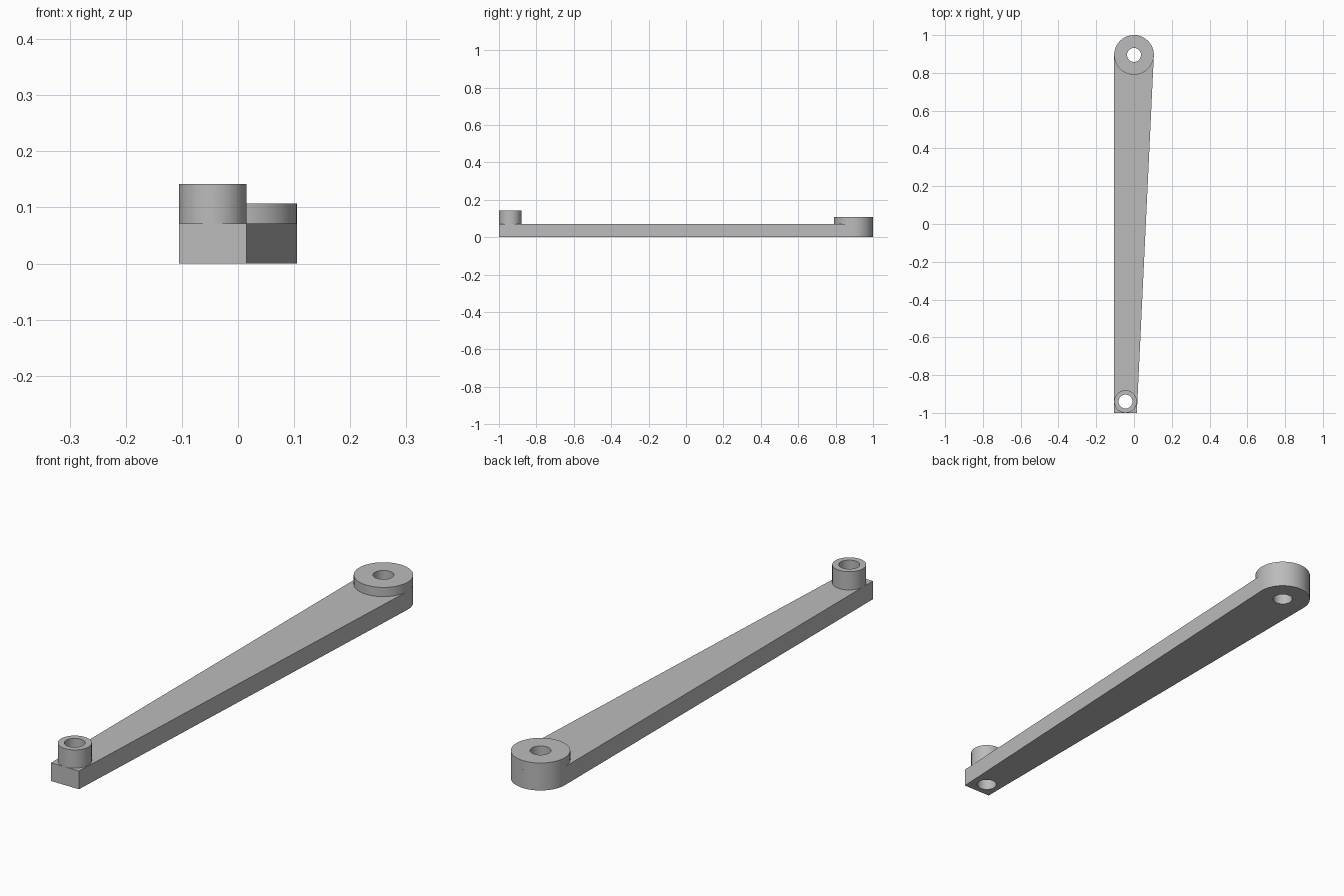
import bpy
import bmesh
from math import cos, sin, pi, radians, atan2

cube = bpy.data.objects.get("Cube")
if cube:
    bpy.data.objects.remove(cube)

# Main dimensions
SEGMENTS = 64
BAR_TOP = 0.071
HOLE_R = 0.037
PIVOT, PIVOT_R, PIVOT_TOP = (0.0, 0.895), 0.105, 0.107
PIN, PIN_R, PIN_TOP = (-0.045, -0.94), 0.06, 0.142
TIP_X = 0.015

grey = bpy.data.materials.new("plain grey")
grey.use_nodes = True
colour = (0.5, 0.5, 0.5, 1)
grey.diffuse_color = colour
grey.node_tree.nodes["Principled BSDF"].inputs["Base Color"].default_value = colour


def arc(centre, radius, start=0.0, end=2 * pi, closed=True):
    """Points along a circle, leaving out the repeated end point when closed."""
    count = SEGMENTS if closed else SEGMENTS // 2
    steps = range(count if closed else count + 1)
    angles = [start + (end - start) * i / count for i in steps]
    return [(centre[0] + radius * cos(a), centre[1] + radius * sin(a)) for a in angles]


def prism(name, outlines, bottom, top, open_base=False):
    """Extrude an outline, with any inner outlines left as through holes."""
    bm = bmesh.new()
    edges = []
    for points in outlines:
        verts = [bm.verts.new((x, y, bottom)) for x, y in points]
        edges += [bm.edges.new((a, b)) for a, b in zip(verts, verts[1:] + verts[:1])]
    bmesh.ops.triangle_fill(bm, edges=edges, use_beauty=True, normal=(0, 0, 1))
    base = bm.faces[:]
    result = bmesh.ops.extrude_face_region(bm, geom=base, use_keep_orig=True)
    for v in result["geom"]:
        if isinstance(v, bmesh.types.BMVert):
            v.co.z = top
    bmesh.ops.recalc_face_normals(bm, faces=bm.faces[:])
    if open_base:
        low = [f for f in bm.faces if all(v.co.z < bottom + 1e-5 for v in f.verts)]
        bmesh.ops.delete(bm, geom=low, context="FACES")
    mesh = bpy.data.meshes.new(name)
    bm.to_mesh(mesh)
    bm.free()
    mesh.materials.append(grey)
    mesh.shade_smooth()
    mesh.set_sharp_from_angle(angle=radians(30))
    obj = bpy.data.objects.new(name, mesh)
    bpy.context.collection.objects.link(obj)
    return obj


# Tapered arm: square tip, slanted left side running into the rounded end
slant = -atan2(PIVOT_R - TIP_X, PIVOT[1] + 1)
arm_outline = [(-PIVOT_R, -1.0), (TIP_X, -1.0)] + arc(PIVOT, PIVOT_R, slant, pi, closed=False)
prism("tapered_arm", [arm_outline, arc(PIVOT, HOLE_R), arc(PIN, HOLE_R)], 0.0, BAR_TOP)

# Raised collars around both holes
for name, centre, radius, top in (
    ("pivot_collar", PIVOT, PIVOT_R, PIVOT_TOP),
    ("pin_collar", PIN, PIN_R, PIN_TOP),
):
    prism(name, [arc(centre, radius), arc(centre, HOLE_R)], BAR_TOP, top, open_base=True)
